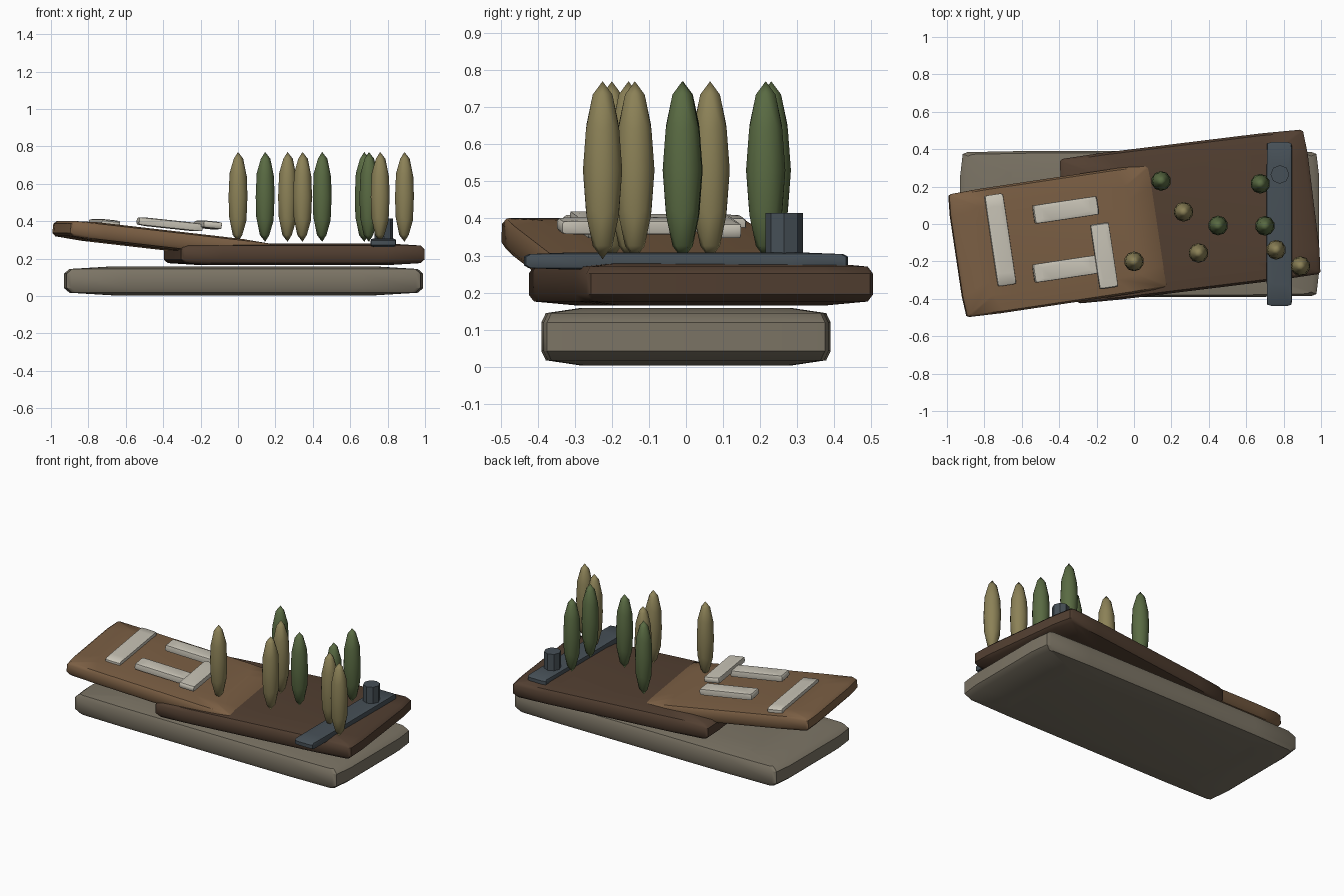
import bpy, bmesh
from math import radians

cube = bpy.data.objects.get("Cube")
if cube:
    bpy.data.objects.remove(cube, do_unlink=True)


def material(name, r, g, b):
    m = bpy.data.materials.new(name)
    m.use_nodes = True
    m.diffuse_color = (r, g, b, 1)
    bsdf = m.node_tree.nodes["Principled BSDF"]
    bsdf.inputs["Base Color"].default_value = (r, g, b, 1)
    bsdf.inputs["Roughness"].default_value = 0.8
    return m


stone = material("warm grey stone", 0.20, 0.175, 0.13)
dark_wood = material("dark brown", 0.085, 0.05, 0.031)
light_wood = material("mid brown", 0.20, 0.115, 0.058)
pale = material("pale grey", 0.58, 0.55, 0.47)
slate = material("slate blue", 0.062, 0.08, 0.095)
green = material("leaf green", 0.10, 0.145, 0.055)
olive = material("olive", 0.26, 0.22, 0.095)


def finish(bm, name, mat, loc, tilt=0, turn=0, angle=40):
    bmesh.ops.recalc_face_normals(bm, faces=bm.faces)
    mesh = bpy.data.meshes.new(name)
    bm.to_mesh(mesh)
    bm.free()
    mesh.materials.append(mat)
    ob = bpy.data.objects.new(name, mesh)
    bpy.context.collection.objects.link(ob)
    ob.location = loc
    ob.rotation_euler = (0, radians(tilt), radians(turn))
    bpy.ops.object.select_all(action="DESELECT")
    ob.select_set(True)
    bpy.context.view_layer.objects.active = ob
    bpy.ops.object.shade_smooth_by_angle(angle=radians(angle))
    return ob


# Softly pillowed slab: one outline lofted through stacked rings
quadrant = [(1, 0.65), (0.985, 0.96), (0.96, 0.985), (0.65, 1)]
outline = (quadrant + [(-x, y) for x, y in reversed(quadrant)]
           + [(-x, -y) for x, y in quadrant]
           + [(x, -y) for x, y in reversed(quadrant)])
half_profile = [(0.73, 1), (0.97, 0.82), (1, 0.5)]
profile = half_profile + [(s, -h) for s, h in reversed(half_profile)]


def slab(name, mat, size, loc, tilt=0, turn=0):
    a, b, c = (v / 2 for v in size)
    bm = bmesh.new()
    rings = [[bm.verts.new((x * s * a, y * s * b, h * c)) for x, y in outline]
             for s, h in profile]
    n = len(outline)
    for low, high in zip(rings, rings[1:]):
        for i in range(n):
            j = (i + 1) % n
            bm.faces.new((low[i], low[j], high[j], high[i]))
    bm.faces.new(rings[0])
    bm.faces.new(rings[-1])
    return finish(bm, name, mat, loc, tilt, turn)


# Stacked platforms
slab("base_slab", stone, (1.92, 0.78, 0.155), (0.03, 0, 0.081))
slab("middle_slab", dark_wood, (1.33, 0.79, 0.115), (0.30, 0.04, 0.223), turn=7)
slab("tilted_slab", light_wood, (1.11, 0.675, 0.1), (-0.405, -0.09, 0.30), 6.5, 8.5)

# Pale bars lying on the tilted platform
bars = {
    "end_bar": ((0.1, 0.49, 0.04), (-0.715, -0.085, 0.388)),
    "back_bar": ((0.35, 0.1, 0.045), (-0.365, 0.075, 0.383)),
    "front_bar": ((0.35, 0.1, 0.045), (-0.365, -0.24, 0.383)),
    "inner_bar": ((0.1, 0.35, 0.04), (-0.16, -0.17, 0.38)),
}
for name, (size, loc) in bars.items():
    slab(name, pale, size, loc, 6, 8.5)

# Slate walkway with a stubby post
slab("walkway", slate, (0.135, 0.875, 0.046), (0.777, 0, 0.285))
bm = bmesh.new()
bmesh.ops.create_cone(bm, cap_ends=True, segments=8, radius1=0.05,
                      radius2=0.05, depth=0.13)
finish(bm, "post", slate, (0.78, 0.265, 0.35), angle=30)

# Slender trees
groves = [
    ("olive_tree", olive, [(0, -0.2), (0.265, 0.065), (0.345, -0.155),
                           (0.76, -0.138), (0.89, -0.225)]),
    ("green_tree", green, [(0.145, 0.23), (0.45, -0.008),
                           (0.675, 0.215), (0.7, -0.01)]),
]
for name, mat, spots in groves:
    for x, y in spots:
        bm = bmesh.new()
        bmesh.ops.create_icosphere(bm, subdivisions=2, radius=1)
        bmesh.ops.scale(bm, vec=(0.053, 0.053, 0.24), verts=bm.verts)
        finish(bm, name, mat, (x, y, 0.53), angle=80)
